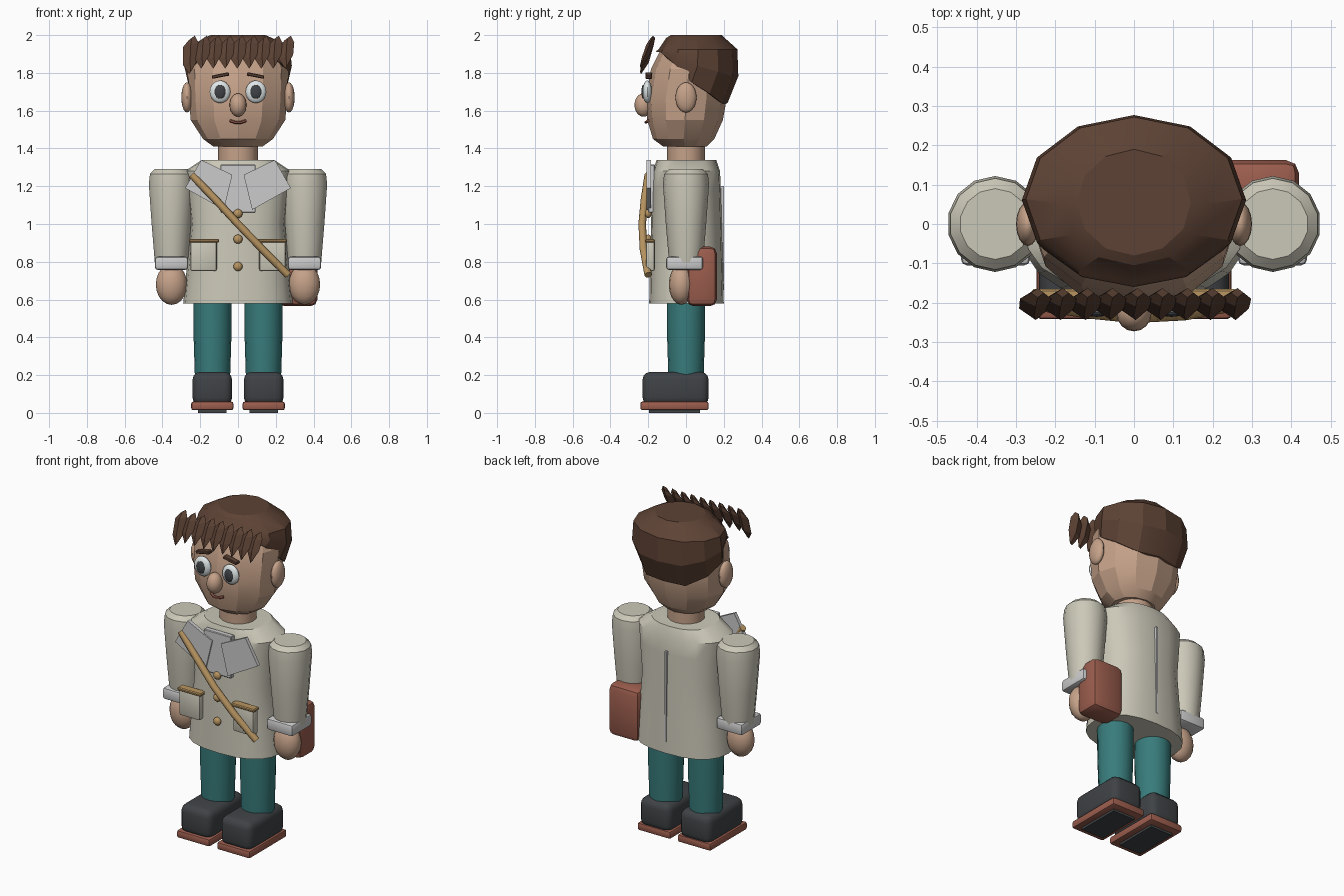
import bpy, bmesh, math
from mathutils import Vector, Matrix

if "Cube" in bpy.data.objects:
    bpy.data.objects.remove(bpy.data.objects["Cube"])

COL = dict(skin=(.56, .36, .25), coat=(.60, .58, .48), teal=(.04, .20, .20), hair=(.11, .055, .035),
           bag=(.33, .11, .075), dark=(.05, .055, .06), ochre=(.48, .30, .12), white=(.75, .80, .80))
MATS = {}


def finish(bm, name, col=None, smooth=None):
    bmesh.ops.recalc_face_normals(bm, faces=bm.faces)
    me = bpy.data.meshes.new(name)
    bm.to_mesh(me)
    bm.free()
    ob = bpy.data.objects.new(name, me)
    bpy.context.collection.objects.link(ob)
    if col:
        if col not in MATS:
            MATS[col] = bpy.data.materials.new(col)
            MATS[col].diffuse_color = (*COL[col], 1)
        me.materials.append(MATS[col])
    if smooth:
        bpy.ops.object.select_all(action='DESELECT')
        ob.select_set(True)
        bpy.context.view_layer.objects.active = ob
        bpy.ops.object.shade_smooth_by_angle(angle=math.radians(smooth))
    return ob


def skin_rings(name, rings, col, smooth=None):
    """Bridge closed rings of points and cap both ends."""
    bm = bmesh.new()
    vs = [[bm.verts.new(p) for p in r] for r in rings]
    n = len(vs[0])
    for a, b in zip(vs, vs[1:]):
        for i in range(n):
            bm.faces.new((a[i], a[(i + 1) % n], b[(i + 1) % n], b[i]))
    bm.faces.new(vs[0])
    bm.faces.new(vs[-1])
    return finish(bm, name, col, smooth)


def oval(z, rx, y0, y1, n, cx=0, power=2.0):
    """Horizontal superellipse ring from y0 (front) to y1 (back)."""
    pts = []
    for i in range(n):
        a = math.tau * i / n
        s, c = math.sin(a), -math.cos(a)
        x = math.copysign(abs(s) ** (2 / power), s) * rx
        y = math.copysign(abs(c) ** (2 / power), c) * (y1 - y0) / 2 + (y0 + y1) / 2
        pts.append(Vector((cx + x, y, z)))
    return pts


def box(name, lo, hi, col=None, bevel=0.0, seg=2, rot=0):
    lo, hi = Vector(lo), Vector(hi)
    bm = bmesh.new()
    bmesh.ops.create_cube(bm, size=1)
    bmesh.ops.scale(bm, vec=hi - lo, verts=bm.verts)
    if bevel:
        bmesh.ops.bevel(bm, geom=bm.edges[:], offset=bevel, segments=seg, profile=.5, affect='EDGES')
    bmesh.ops.rotate(bm, cent=(0, 0, 0), matrix=Matrix.Rotation(rot, 3, 'Y'), verts=bm.verts)
    bmesh.ops.translate(bm, vec=(lo + hi) / 2, verts=bm.verts)
    return finish(bm, name, col, 35 if bevel else None)


def ball(name, c, r, col, seg=16):
    bm = bmesh.new()
    bmesh.ops.create_uvsphere(bm, u_segments=seg, v_segments=seg // 2 + 2, radius=1)
    bmesh.ops.scale(bm, vec=r, verts=bm.verts)
    bmesh.ops.translate(bm, vec=c, verts=bm.verts)
    return finish(bm, name, col, 40)


def plate(name, pts, y0, y1, col=None):
    skin_rings(name, [[(x, y, z) for x, z in pts] for y in (y0, y1)], col)


def tube(name, pts, r, col, sides=8):
    pts = [Vector(p) for p in pts]
    rings = []
    for i, p in enumerate(pts):
        t = (pts[min(i + 1, len(pts) - 1)] - pts[max(i - 1, 0)]).normalized()
        u = t.cross(Vector((0, 1, 0))).normalized()
        v = t.cross(u)
        rings.append([p + r * (u * math.cos(math.tau * k / sides) + v * math.sin(math.tau * k / sides))
                      for k in range(sides)])
    skin_rings(name, rings, col, 50)


# Head and neck
head = [(1.41, .13, -.12, .11), (1.45, .185, -.175, .15), (1.55, .25, -.205, .195), (1.66, .26, -.215, .215),
        (1.82, .265, -.185, .22), (1.93, .22, -.13, .2)]
skin_rings("head", [oval(*r, 12) for r in head], "skin", 20)
skin_rings("neck", [oval(z, .105, -.1, .1, 16) for z in (1.32, 1.44)], "skin", 35)

# Hair cap: crown rings, then a hairline that drops towards the back
hairline = [1.91, 1.91, 1.85, 1.75, 1.69, 1.635, 1.64]
rings = [oval(2.0, .145, -.08, .19, 12), oval(1.985, .18, -.105, .205, 12), oval(1.925, .275, -.145, .272, 12)]
full, low = oval(0, .285, -.155, .277, 12), oval(0, .265, -.16, .22, 12)
mid, end = [], []
for i in range(12):
    k = min(i, 12 - i)
    z = hairline[k]
    zm = max(1.77, (z + 1.925) / 2)
    mid.append(Vector((full[i].x, full[i].y, zm)))
    end.append(Vector((low[i].x, low[i].y, z)))
skin_rings("hair_cap", rings + [mid, end], "hair", 20)

# Fringe tufts
for i in range(9):
    x = -.25 + i * .0635
    drop = .03 if i == 0 else 0
    tuft = []
    for dx, y, z, w, d in ((.005, -.175, 1.985, .016, .012), (0, -.19, 1.95, .04, .02),
                           (-.004, -.215, 1.885 - drop, .038, .018), (0, -.238, 1.835 - drop, .008, .006)):
        tuft.append([(x + dx - w, y, z - .012), (x + dx, y - d, z), (x + dx + w, y, z + .012),
                     (x + dx, y + d, z)])
    skin_rings("fringe_tuft", tuft, "hair")

# Nose and mouth
ball("nose", (0, -.225, 1.63), (.045, .048, .062), "skin")
tube("mouth", [(-.042, -.2, 1.547), (-.015, -.212, 1.538), (.015, -.212, 1.538), (.042, -.2, 1.547)],
     .008, "bag", 6)

# Coat body, shirt front, back seam
coat = [(.58, .29, .195), (.8, .268, .19), (1.0, .25, .185), (1.18, .27, .18), (1.28, .28, .175), (1.34, .19, .155)]
skin_rings("coat", [oval(z, rx, -ry, ry + .005, 20, power=2.4) for z, rx, ry in coat], "coat", 35)
box("shirt_front", (-.093, -.2, 1.06), (.093, -.165, 1.315), None, .004, 1)
box("back_seam", (-.006, .17, .65), (.006, .2, 1.2))

# Buttons
for z in (1.055, .92, .775):
    ball("button", (0, -.2, z), (.024, .018, .024), "ochre", 12)

# Shoulder strap and side bag
tube("strap", [(-.245, -.2, 1.26), (-.12, -.22, 1.13), (0, -.232, 1.0), (.13, -.225, .865), (.265, -.2, .73)],
     .02, "ochre", 8)
box("bag", (.21, .005, .565), (.42, .163, .88), "bag", .035, 2)

for s in (-1, 1):
    # Face details
    ball("ear", (s * .27, 0, 1.67), (.03, .056, .08), "skin")
    ball("eye", (s * .095, -.205, 1.7), (.055, .025, .06), "white")
    ball("pupil", (s * .095, -.226, 1.7), (.03, .01, .037), "dark", 12)
    box("eyebrow", (s * .093 - .046, -.215, 1.777), (s * .093 + .046, -.18, 1.795), "hair", .004, 1, s * .2)
    # Lapel
    plate("lapel", [(s * .195, 1.34), (s * .03, 1.26), (s * .075, 1.075), (s * .28, 1.19)], -.208, -.186)
    # Pocket and trim
    box("pocket", (s * .182 - .07, -.212, .75), (s * .182 + .07, -.165, .915), "coat", .012)
    box("pocket_trim", (s * .18 - .08, -.217, .902), (s * .18 + .08, -.165, .92), "ochre", .005, 1)
    # Sleeve, cuff and hand
    arm = [(.77, .085), (.8, .09), (1.0, .107), (1.21, .122), (1.265, .116), (1.29, .09)]
    skin_rings("sleeve", [oval(z, r, -r, r, 14, s * .353) for z, r in arm], "coat", 35)
    box("cuff", (s * .352 - .088, -.105, .757), (s * .352 + .088, .09, .828), None, .015)
    ball("hand", (s * .352, -.025, .68), (.083, .066, .108), "skin")
    # Leg
    leg = [(.18, .093), (.4, .1), (.62, .102)]
    skin_rings("leg", [oval(z, r, -r, r, 16, s * .135) for z, r in leg], "teal", 35)
    # Shoe, welt and sole
    box("shoe", (s * .136 - .105, -.23, .04), (s * .136 + .105, .12, .217), "dark", .042, 3)
    box("welt", (s * .136 - .112, -.242, .014), (s * .136 + .112, .12, .06), "bag", .012)
    box("sole", (s * .136 - .075, -.195, 0), (s * .136 + .075, .075, .03), "dark")

for m in bpy.data.materials:
    if m.users and not m.is_grease_pencil:
        m.use_nodes = True
        m.node_tree.nodes["Principled BSDF"].inputs["Base Color"].default_value = m.diffuse_color
